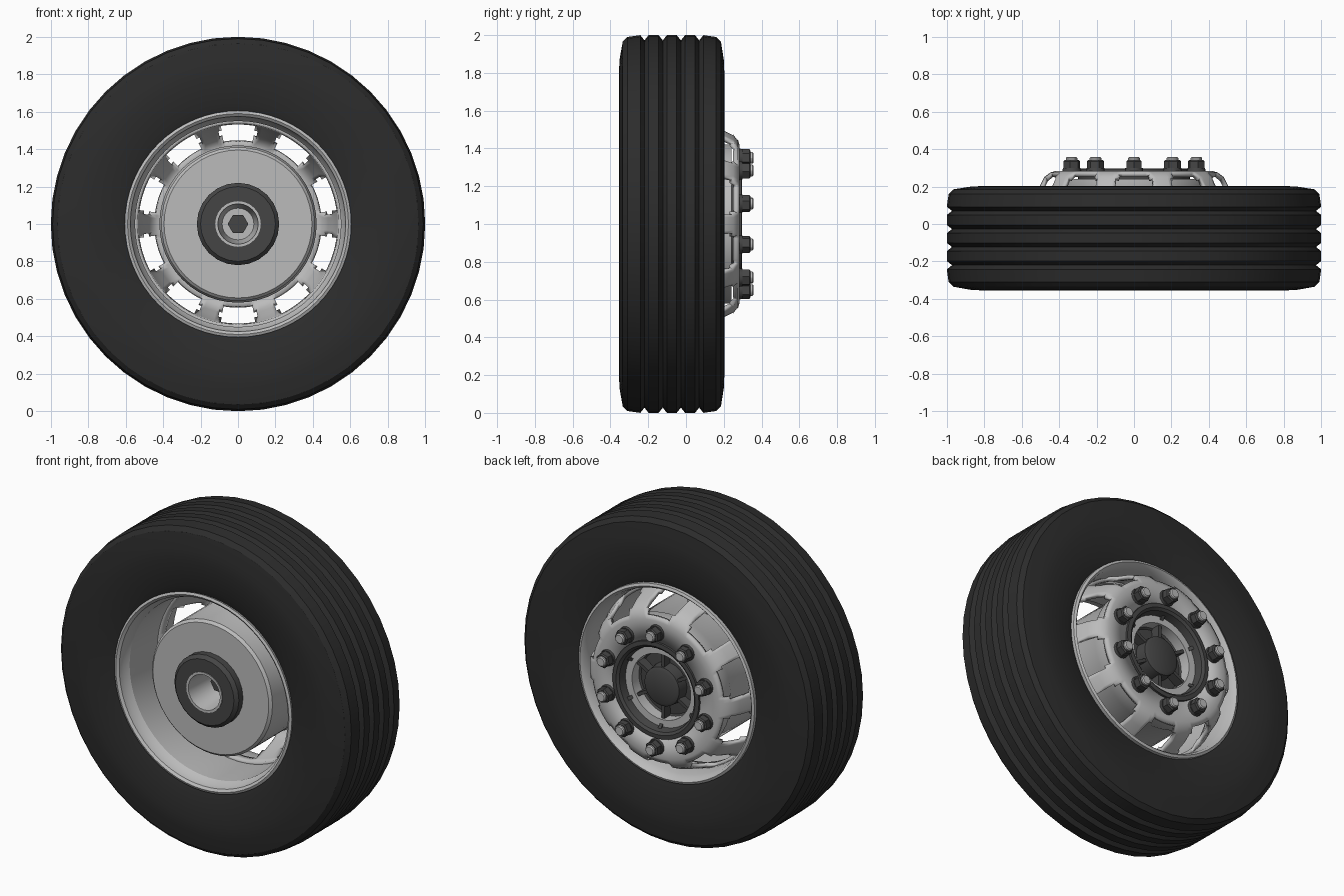
import bpy, bmesh, math
from mathutils import Vector

if "Cube" in bpy.data.objects:
    bpy.data.objects.remove(bpy.data.objects["Cube"])


def material(name, v):
    m = bpy.data.materials.new(name)
    m.diffuse_color = (v, v, v, 1)
    m.use_nodes = True
    m.node_tree.nodes["Principled BSDF"].inputs["Base Color"].default_value = m.diffuse_color
    return m


RUBBER = material("rubber", 0.025)
DARK = material("dark_metal", 0.06)
STEEL = material("steel", 0.5)


def pos(r, y, a):
    return Vector((r * math.cos(a), y, 1 + r * math.sin(a)))


def finish(bm, name, mat, angle=30):
    bmesh.ops.remove_doubles(bm, verts=bm.verts, dist=1e-5)
    bmesh.ops.recalc_face_normals(bm, faces=bm.faces)
    me = bpy.data.meshes.new(name)
    bm.to_mesh(me)
    bm.free()
    ob = bpy.data.objects.new(name, me)
    bpy.context.collection.objects.link(ob)
    if mat:
        me.materials.append(mat)
    bpy.ops.object.select_all(action='DESELECT')
    ob.select_set(True)
    bpy.context.view_layer.objects.active = ob
    bpy.ops.object.shade_smooth_by_angle(angle=math.radians(angle))
    return ob


def lathe(name, prof, segs, mat, closed=True, skip=None):
    """Revolve (radius, y) points around the axle; skip(row, angle) leaves windows."""
    bm = bmesh.new()
    step = 2 * math.pi / segs
    rings = [[bm.verts.new(pos(r, y, i * step)) for r, y in prof] for i in range(segs)]
    n = len(prof)
    for i in range(segs):
        a, b = rings[i], rings[(i + 1) % segs]
        for j in range(n if closed else n - 1):
            if skip and skip(j, (i + 0.5) * 360 / segs):
                continue
            k = (j + 1) % n
            if prof[j][0] == 0 and prof[k][0] == 0:
                continue
            bm.faces.new((a[j], a[k], b[k], b[j]))
    bmesh.ops.dissolve_degenerate(bm, dist=1e-5, edges=bm.edges)
    return finish(bm, name, mat)


def prism(bm, cx, cz, y0, y1, r0, r1, n, rot=0):
    """Straight or tapered n-sided post along y."""
    lo, hi = [], []
    for i in range(n):
        a = rot + 2 * math.pi * i / n
        c, s = math.cos(a), math.sin(a)
        lo.append(bm.verts.new((cx + r0 * c, y0, cz + r0 * s)))
        hi.append(bm.verts.new((cx + r1 * c, y1, cz + r1 * s)))
    bm.faces.new(lo)
    bm.faces.new(hi)
    for i in range(n):
        j = (i + 1) % n
        bm.faces.new((lo[i], lo[j], hi[j], hi[i]))


# Tyre: rounded sidewalls and four V grooves in the tread
tread = [(0.965, -0.335), (0.99, -0.31)]
for g in (-0.22, -0.123, -0.027, 0.07):
    tread += [(1.0, g - 0.022), (0.972, g), (1.0, g + 0.022)]
tread += [(0.99, 0.16), (0.965, 0.185)]
tyre = [(0.59, -0.315), (0.64, -0.335), (0.80, -0.355), (0.87, -0.352)] + tread + \
       [(0.87, 0.20), (0.80, 0.203), (0.64, 0.183), (0.59, 0.165)]
lathe("tyre", tyre, 48, RUBBER)

# Rim barrel with a rolled lip at each side
rim = [(0.595, -0.32), (0.605, -0.34), (0.59, -0.347), (0.575, -0.335), (0.57, -0.30),
       (0.55, -0.27), (0.55, 0.08), (0.56, 0.14), (0.57, 0.18), (0.585, 0.197),
       (0.60, 0.19), (0.60, 0.16)]
lathe("rim_barrel", rim, 64, STEEL)

# Wheel disc with ten hand-hole windows in the dished wall
disc = [(0.562, 0.0), (0.557, 0.05), (0.53, 0.12), (0.505, 0.20), (0.48, 0.25),
        (0.447, 0.275), (0.42, 0.283), (0.29, 0.283)]


def window(row, deg):
    off = abs((deg - 18 + 18) % 36 - 18)
    return {1: off < 10, 2: off < 12, 3: off < 12, 4: off < 10}.get(row, False)


wheel = lathe("wheel_disc", disc, 180, STEEL, closed=False, skip=window)
# make the face normals point outward, then thicken inward
if max(wheel.data.polygons, key=lambda p: p.center.y).normal.y < 0:
    wheel.data.flip_normals()
sol = wheel.modifiers.new("thickness", 'SOLIDIFY')
sol.thickness = 0.026
sol.offset = -1

# Brake drum behind the disc
lathe("brake_drum", [(0.20, -0.265), (0.395, -0.265), (0.41, -0.25), (0.41, 0.14),
                     (0.42, 0.16), (0.42, 0.24), (0.20, 0.24)], 48, STEEL)

# Inner hub collar and the stepped axle bore
lathe("inner_hub", [(0.12, -0.325), (0.20, -0.325), (0.22, -0.305), (0.22, -0.2),
                    (0.12, -0.2)], 24, DARK)
lathe("axle_bore", [(0.108, -0.33), (0.122, -0.33), (0.122, -0.1), (0.0, -0.1),
                    (0.0, -0.14), (0.085, -0.14), (0.095, -0.2)], 24, STEEL)
bm = bmesh.new()
prism(bm, 0, 1, -0.19, -0.13, 0.055, 0.055, 6)
finish(bm, "axle_nut", DARK)

# Outer hub: dark bowl with raised ring and centre cap
bowl = [(0.0, 0.245), (0.10, 0.245), (0.118, 0.235), (0.125, 0.17), (0.19, 0.165),
        (0.235, 0.20), (0.255, 0.285), (0.27, 0.297), (0.295, 0.295), (0.30, 0.24),
        (0.30, 0.14), (0.0, 0.14)]
lathe("outer_hub", bowl, 40, DARK)

# Radial ribs in the bowl
bm = bmesh.new()
for i in range(6):
    a = math.radians(30 + 60 * i)
    d = Vector((math.cos(a), 0, math.sin(a)))
    t = Vector((-d.z, 0, d.x)) * 0.010
    c = Vector((0, 0, 1))
    prof = [(0.10, 0.15), (0.255, 0.15), (0.255, 0.265), (0.21, 0.225), (0.10, 0.225)]
    sides = [[bm.verts.new(c + d * r + t * s + Vector((0, y, 0))) for r, y in prof]
             for s in (-1, 1)]
    for s in sides:
        bm.faces.new(s)
    for j in range(5):
        k = (j + 1) % 5
        bm.faces.new((sides[0][j], sides[0][k], sides[1][k], sides[1][j]))
finish(bm, "hub_ribs", DARK)

# Ten wheel nuts with flanges, and their studs
nuts, studs = bmesh.new(), bmesh.new()
for i in range(10):
    a = math.radians(90 + 36 * i)
    p = pos(0.35, 0, a)
    prism(nuts, p.x, p.z, 0.28, 0.298, 0.05, 0.047, 16)
    prism(nuts, p.x, p.z, 0.297, 0.335, 0.046, 0.046, 6, a)
    prism(nuts, p.x, p.z, 0.335, 0.342, 0.046, 0.038, 6, a)
    prism(studs, p.x, p.z, 0.30, 0.352, 0.031, 0.031, 12)
    prism(studs, p.x, p.z, 0.352, 0.358, 0.031, 0.025, 12)
finish(nuts, "wheel_nuts", DARK)
finish(studs, "wheel_studs", STEEL)
